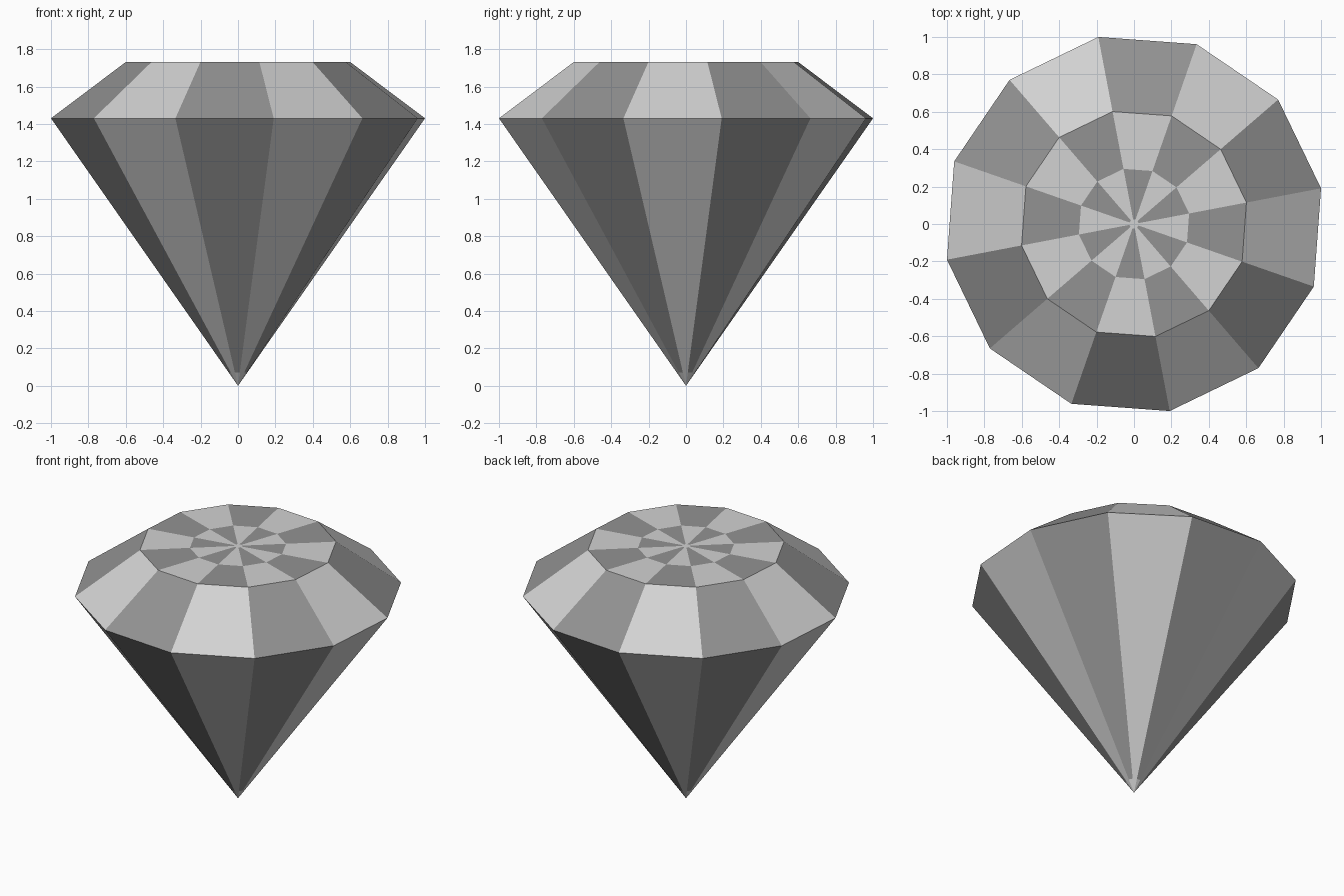
import bpy, bmesh, math

cube = bpy.data.objects.get("Cube")
if cube:
    bpy.data.objects.remove(cube, do_unlink=True)

SIDES = 12
TURN = math.radians(10.8)
GIRDLE_R, GIRDLE_Z = 1.018, 1.43
TABLE_R, TABLE_Z = 0.612, 1.73
TIP = 0.05  # fraction of the pavilion that is the pale tip


def make_material(name, value):
    mat = bpy.data.materials.new(name)
    mat.use_nodes = True
    colour = (value, value, value, 1)
    mat.diffuse_color = colour
    bsdf = mat.node_tree.nodes["Principled BSDF"]
    bsdf.inputs["Base Color"].default_value = colour
    bsdf.inputs["Roughness"].default_value = 0.6
    return mat


DARK, LIGHT = 0, 1
materials = [make_material("dark grey", 0.29), make_material("light grey", 0.645)]

# Profile from bottom point to table centre: radius, height
profile = [
    (0, 0),
    (GIRDLE_R * TIP, GIRDLE_Z * TIP),
    (GIRDLE_R, GIRDLE_Z),
    (TABLE_R, TABLE_Z),
    (0.3, TABLE_Z),
    (0.025, TABLE_Z),
    (0, TABLE_Z),
]
# Colour of the even facet in each band; odd facets take the second value
bands = [
    (LIGHT, LIGHT),  # tip
    (DARK, LIGHT),   # pavilion
    (DARK, LIGHT),   # crown
    (LIGHT, DARK),   # outer table
    (DARK, LIGHT),   # inner table
    (LIGHT, LIGHT),  # table centre
]


def ring(bm, radius, z):
    if radius == 0:
        return [bm.verts.new((0, 0, z))] * SIDES
    angles = [TURN + math.tau * k / SIDES for k in range(SIDES)]
    return [bm.verts.new((radius * math.cos(a), radius * math.sin(a), z)) for a in angles]


# Faceted gem, one band of facets between each pair of rings
bm = bmesh.new()
rings = [ring(bm, r, z) for r, z in profile]
for low, high, colours in zip(rings, rings[1:], bands):
    for k in range(SIDES):
        n = (k + 1) % SIDES
        corners = list(dict.fromkeys((low[k], low[n], high[n], high[k])))
        bm.faces.new(corners).material_index = colours[k % 2]
bmesh.ops.recalc_face_normals(bm, faces=bm.faces)

mesh = bpy.data.meshes.new("cut_gem")
bm.to_mesh(mesh)
bm.free()
for mat in materials:
    mesh.materials.append(mat)
gem = bpy.data.objects.new("cut_gem", mesh)
bpy.context.collection.objects.link(gem)
